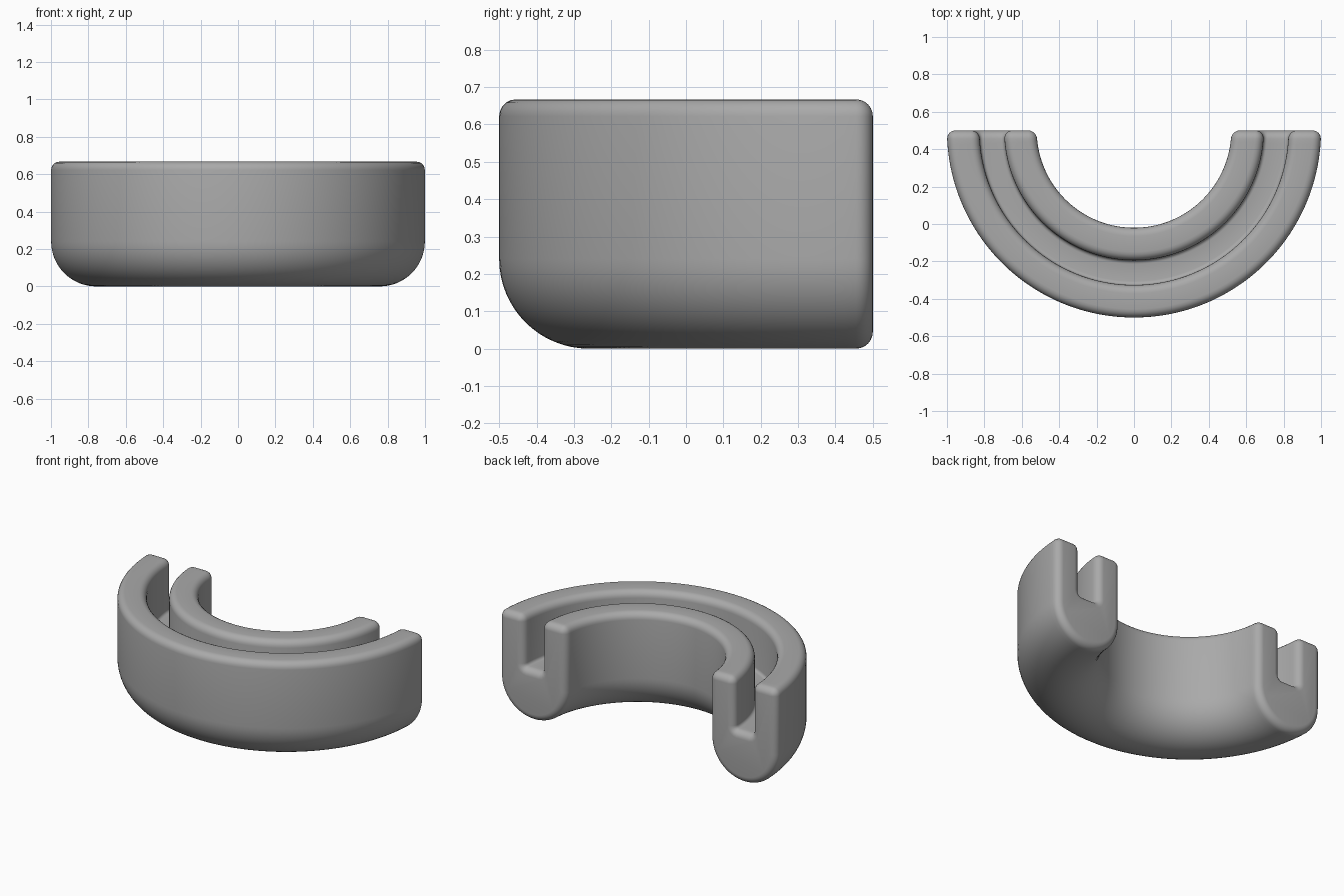
import bpy, bmesh
from math import sin, cos, pi, asin

cube = bpy.data.objects.get("Cube")
if cube:
    bpy.data.objects.remove(cube, do_unlink=True)

MID = 0.76        # radius of the channel's centre line
HALF = 0.24       # half width of the body
GROOVE = 0.066    # half width of the groove
HEIGHT, FLOOR = 0.667, 0.33
ROUND = 0.045     # rounding of lips and ends
FILLET = 0.02     # rounding at the groove floor
STEPS = 96


def arc(cx, cz, radius, start, end, n):
    """Points along an arc, angles in quarter turns."""
    angles = [(start + (end - start) * i / n) * pi / 2 for i in range(n + 1)]
    return [(cx + radius * cos(a), cz + radius * sin(a)) for a in angles]


def section(inset):
    """U-shaped cross-section with a round bottom, shrunk by inset."""
    top = HEIGHT - ROUND
    half = arc(0, HALF, HALF - inset, -1, 0, 16)
    half += arc(HALF - ROUND, top, ROUND - inset, 0, 1, 5)
    half += arc(GROOVE + ROUND, top, ROUND - inset, 1, 2, 5)
    half += arc(GROOVE - FILLET, FLOOR + FILLET, FILLET + inset, 0, -1, 4)
    mirrored = [(-x, z) for x, z in reversed(half[1:])]
    return [(MID + x, z) for x, z in half + mirrored]


def end_ring(t, side):
    """Rounded end ring; t runs from the flat end (0) to the full body (1)."""
    inset = ROUND * (1 - sin(t * pi / 2))
    depth = ROUND * (1 - cos(t * pi / 2))
    return [(side * (r * r - depth * depth) ** 0.5, 0.5 - depth, z)
            for r, z in section(inset)]


def body_ring(f):
    """Ring a fraction f of the way round the half circle."""
    ring = []
    for r, z in section(0):
        start = asin(ROUND / r)
        a = start + (pi - 2 * start) * f
        ring.append((r * cos(a), 0.5 - r * sin(a), z))
    return ring


# Half-ring channel: rounded end, swept body, rounded end
ts = [i / 6 for i in range(6)]
rings = [end_ring(t, 1) for t in ts]
rings += [body_ring(i / STEPS) for i in range(STEPS + 1)]
rings += [end_ring(t, -1) for t in reversed(ts)]

bm = bmesh.new()
loops = [[bm.verts.new(p) for p in ring] for ring in rings]
for a, b in zip(loops, loops[1:]):
    for i in range(len(a)):
        j = (i + 1) % len(a)
        bm.faces.new((a[i], a[j], b[j], b[i]))
bm.faces.new(loops[0])
bm.faces.new(loops[-1])
bmesh.ops.remove_doubles(bm, verts=bm.verts, dist=0.0005)
bmesh.ops.recalc_face_normals(bm, faces=bm.faces)
mesh = bpy.data.meshes.new("curved_channel")
bm.to_mesh(mesh)
bm.free()
channel = bpy.data.objects.new("curved_channel", mesh)
bpy.context.collection.objects.link(channel)

# Plain grey
grey = bpy.data.materials.new("plain_grey")
grey.use_nodes = True
colour = (0.4, 0.4, 0.4, 1)
grey.diffuse_color = colour
grey.node_tree.nodes["Principled BSDF"].inputs["Base Color"].default_value = colour
mesh.materials.append(grey)

bpy.ops.object.select_all(action="DESELECT")
channel.select_set(True)
bpy.context.view_layer.objects.active = channel
bpy.ops.object.shade_smooth_by_angle(angle=pi / 6)
